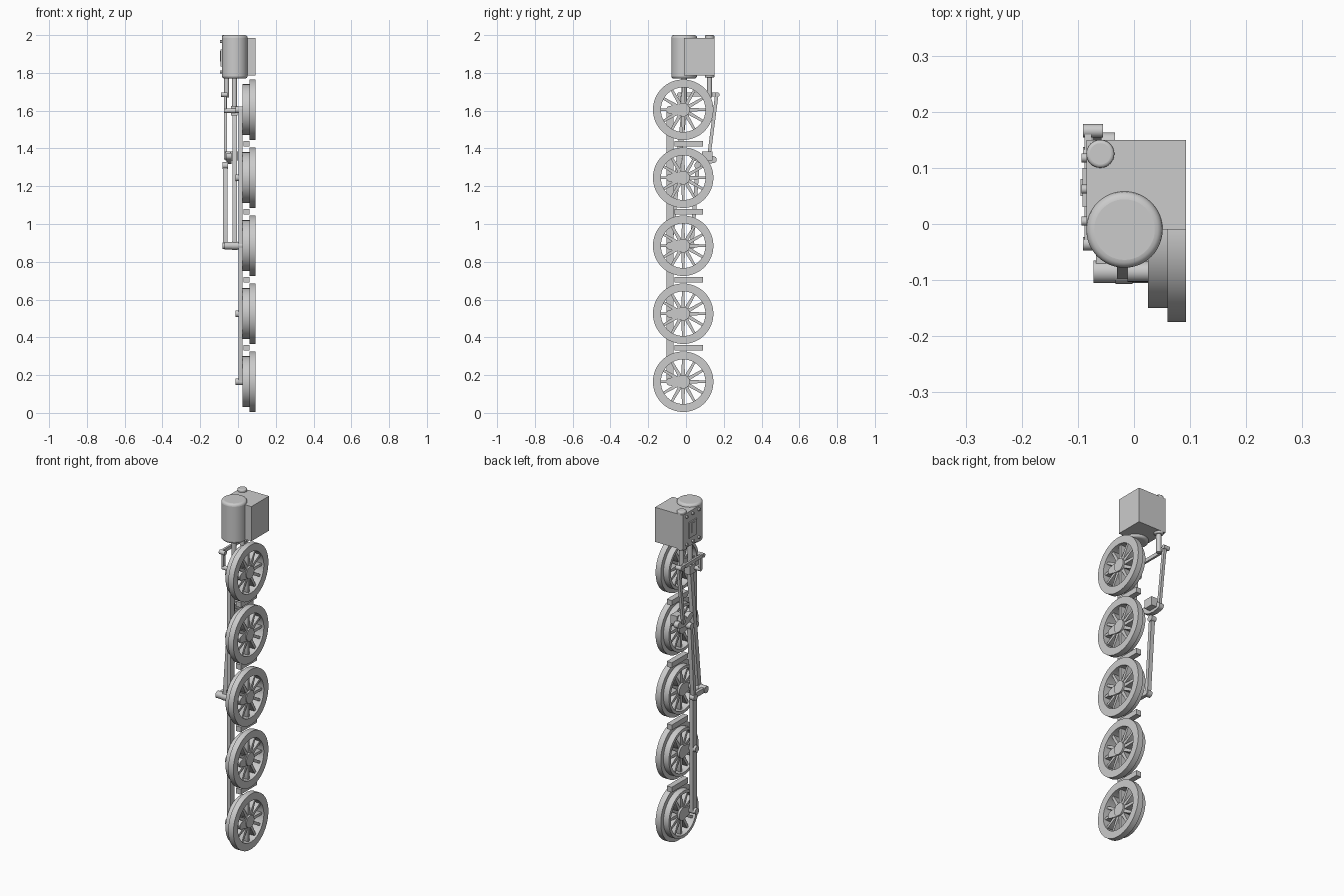
import bpy, bmesh, math
from mathutils import Vector, Matrix

if "Cube" in bpy.data.objects:
    bpy.data.objects.remove(bpy.data.objects["Cube"])

steel = bpy.data.materials.new("plain_grey")
steel.use_nodes = True
GREY = (0.6, 0.6, 0.6, 1)
steel.diffuse_color = GREY
steel.node_tree.nodes["Principled BSDF"].inputs["Base Color"].default_value = GREY


def finish(name, bm, bevel=0):
    bmesh.ops.recalc_face_normals(bm, faces=bm.faces)
    me = bpy.data.meshes.new(name)
    bm.to_mesh(me)
    bm.free()
    me.materials.append(steel)
    ob = bpy.data.objects.new(name, me)
    bpy.context.collection.objects.link(ob)
    bpy.ops.object.select_all(action='DESELECT')
    ob.select_set(True)
    bpy.context.view_layer.objects.active = ob
    if bevel:
        mod = ob.modifiers.new("rounded_edge", 'BEVEL')
        mod.width, mod.segments, mod.limit_method = bevel, 4, 'ANGLE'
    bpy.ops.object.shade_smooth_by_angle(angle=math.radians(35))
    return ob


def add_prism(bm, pts, x0, x1):
    """Extrude an outline in the y-z plane from x0 to x1."""
    face = bm.faces.new([bm.verts.new((x0, y, z)) for y, z in pts])
    out = bmesh.ops.extrude_face_region(bm, geom=[face])
    verts = [v for v in out["geom"] if isinstance(v, bmesh.types.BMVert)]
    bmesh.ops.translate(bm, verts=verts, vec=(x1 - x0, 0, 0))


def link_outline(a, b, ra, rb, n=10):
    """Rounded outline with radius ra around a and rb around b."""
    t = math.atan2(b[1] - a[1], b[0] - a[0])
    pts = []
    for c, r, s in ((a, ra, t + math.pi / 2), (b, rb, t - math.pi / 2)):
        pts += [(c[0] + r * math.cos(s + math.pi * i / n),
                 c[1] + r * math.sin(s + math.pi * i / n)) for i in range(n + 1)]
    return pts


def rod(name, a, b, x0, x1, w, eye=0):
    """Flat rod between two y-z points, with optional round eyes."""
    bm = bmesh.new()
    add_prism(bm, link_outline(a, b, w / 2, w / 2), x0, x1)
    if eye:
        for p in (a, b):
            add_cyl(bm, (x0 - .003, *p), (x1 + .003, *p), eye)
    return finish(name, bm)


def add_cyl(bm, a, b, r, n=24):
    a, b = Vector(a), Vector(b)
    rot = (b - a).to_track_quat('Z', 'Y').to_matrix().to_4x4()
    bmesh.ops.create_cone(bm, cap_ends=True, segments=n, radius1=r, radius2=r,
                          depth=(b - a).length,
                          matrix=Matrix.Translation((a + b) / 2) @ rot)


def cyl(name, a, b, r, n=24, bevel=0):
    bm = bmesh.new()
    add_cyl(bm, a, b, r, n)
    return finish(name, bm, bevel)


def box(name, lo, hi):
    bm = bmesh.new()
    add_prism(bm, [(lo[1], lo[2]), (hi[1], lo[2]), (hi[1], hi[2]), (lo[1], hi[2])],
              lo[0], hi[0])
    return finish(name, bm)


AXLE_Y, PIN_Y = -.015, -.085
ZS = [.165 + .36 * i for i in range(5)]


def wheel(name, z):
    bm = bmesh.new()
    # flanged rim
    prof = [(.025, .118), (.093, .118), (.093, .16), (.06, .16), (.06, .135), (.025, .135)]
    vs = [bm.verts.new((x, AXLE_Y, z + r)) for x, r in prof]
    es = [bm.edges.new((vs[i], vs[i - 1])) for i in range(len(vs))]
    bmesh.ops.spin(bm, geom=vs + es, cent=(0, AXLE_Y, z), axis=(1, 0, 0),
                   angle=math.tau, steps=64, use_duplicate=False)
    bmesh.ops.remove_doubles(bm, verts=bm.verts, dist=.0005)
    # tapered spokes, hub and crank boss
    for i in range(12):
        t = math.tau * i / 12
        at = lambda r: (AXLE_Y + r * math.cos(t), z + r * math.sin(t))
        add_prism(bm, link_outline(at(.02), at(.12), .010, .0065, 4), .04, .08)
    add_cyl(bm, (.028, AXLE_Y, z), (.09, AXLE_Y, z), .036)
    add_prism(bm, link_outline((AXLE_Y, z), (PIN_Y, z), .036, .02), .03, .085)
    return finish(name, bm)


# Wheels, crank pins and brake blocks
for i, z in enumerate(ZS):
    wheel(f"wheel_{i + 1}", z)
    cyl(f"crank_pin_{i + 1}", (-.012, PIN_Y, z), (.04, PIN_Y, z), .018)
    if i:
        box(f"brake_block_{i}", (.028, -.06, z - .195), (.06, .09, z - .165))

# Coupling rod along all wheels
rod("coupling_rod", (PIN_Y, ZS[0]), (PIN_Y, ZS[4]), .002, .024, .036)

# Cylinder block, piston cylinder and valve chest
box("cylinder_block", (-.085, -.01, 1.785), (.093, .15, 1.985))
cyl("piston_cylinder", (-.017, -.01, 1.77), (-.017, -.01, 2), .068, 48, .014)
cyl("valve_cylinder", (-.06, .125, 1.775), (-.06, .125, 2), .025, 32, .006)

# Raised cover and bolts on the outer side of the block
box("cover_plate", (-.092, .03, 1.835), (-.085, .1, 1.925))
box("cover_panel", (-.095, .05, 1.86), (-.085, .08, 1.915))
for j, y in enumerate((.005, .062, .118)):
    for k, z in enumerate((1.805, 1.965)):
        cyl(f"cover_bolt_{j}_{k}", (-.094, y, z), (-.08, y, z), .008, 12)

# Piston rod, crosshead and main rod
CROSS = (-.01, 1.6)
cyl("piston_rod", (-.019, -.01, 1.6), (-.019, -.01, 1.79), .014)
box("crosshead", (-.036, -.035, 1.575), (-.002, .015, 1.625))
rod("main_rod", (PIN_Y, ZS[2]), CROSS, -.03, -.006, .028, .022)
cyl("crosshead_arm", (-.072, -.035, 1.6), (-.01, -.035, 1.6), .012)

# Main crank pin, return crank and eccentric rod
cyl("main_crank_pin", (-.072, PIN_Y, ZS[2]), (.03, PIN_Y, ZS[2]), .02)
rod("return_crank", (PIN_Y, ZS[2]), (.03, ZS[2]), -.068, -.05, .028)
rod("eccentric_rod", (.03, ZS[2]), (.062, 1.31), -.08, -.056, .02, .018)

# Expansion link, its shaft and bracket
bm = bmesh.new()
arc = [(.04 + .035 * i, 1.335 + .012 * (2 - i) ** 2 / 2) for i in range(4)]
for a, b in zip(arc, arc[1:]):
    add_prism(bm, link_outline(a, b, .018, .018), -.062, -.034)
finish("expansion_link", bm)
cyl("link_shaft", (-.065, .11, 1.36), (.0, .11, 1.36), .024)
box("link_bracket", (-.04, .085, 1.335), (.0, .14, 1.385))

# Valve spindle, radius rod, combination lever and union link
cyl("valve_spindle", (-.06, .125, 1.67), (-.06, .125, 1.79), .013)
rod("radius_rod", (.12, 1.35), (.163, 1.685), -.074, -.058, .018)
rod("combination_lever", (-.035, 1.685), (.166, 1.685), -.088, -.076, .02)
for n, y in (("top", .166), ("middle", .125), ("bottom", -.035)):
    cyl(f"lever_pin_{n}", (-.091, y, 1.685), (-.055, y, 1.685), .012)
rod("union_link", (-.035, 1.6), (-.035, 1.685), -.074, -.062, .016)
